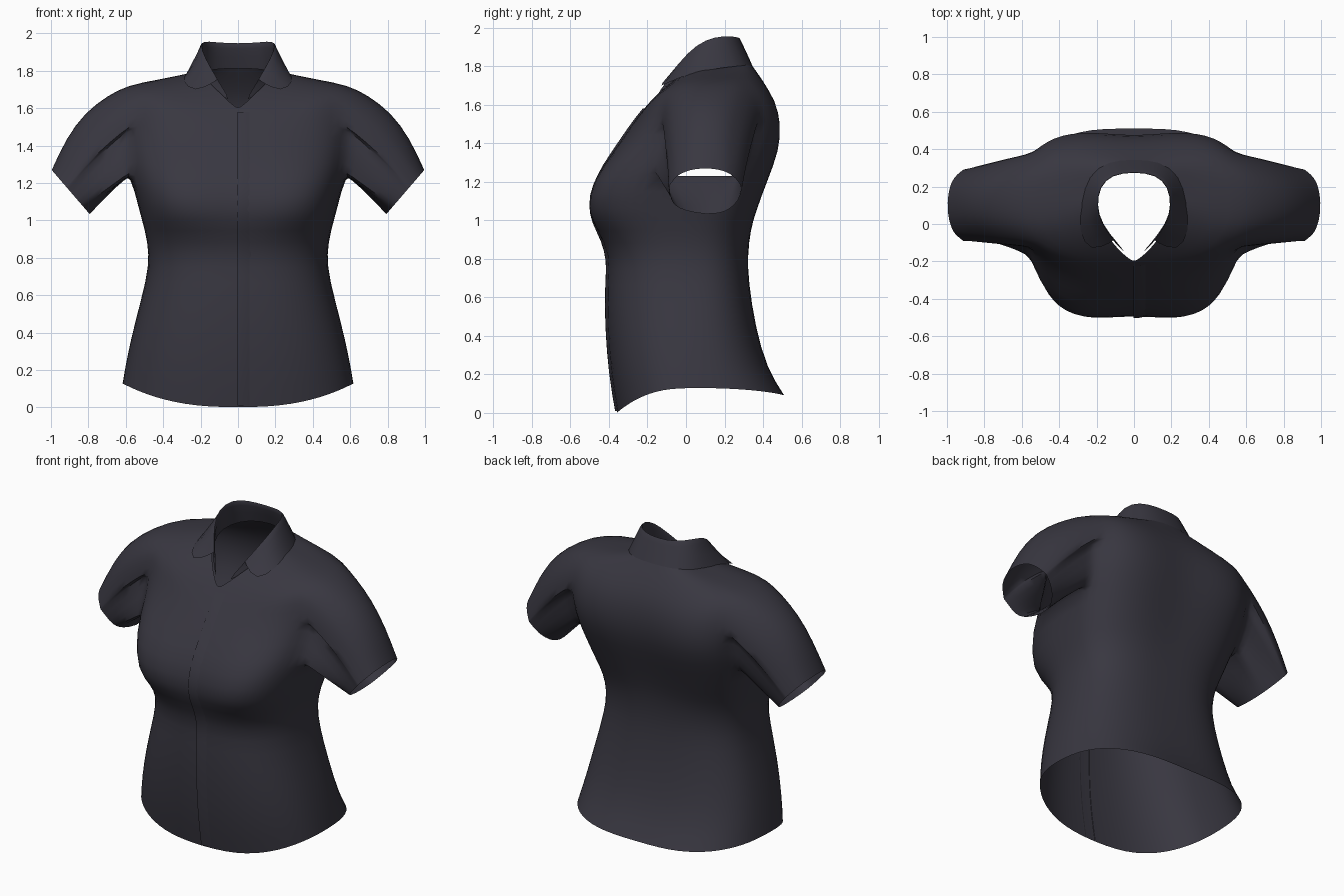
import bpy, bmesh, math
from mathutils import Vector
from mathutils.bvhtree import BVHTree

if "Cube" in bpy.data.objects:
    bpy.data.objects.remove(bpy.data.objects["Cube"])

cloth = bpy.data.materials.new("dark_slate_cloth")
cloth.diffuse_color = (0.040, 0.038, 0.052, 1)
cloth.use_nodes = True
cloth.node_tree.nodes["Principled BSDF"].inputs["Base Color"].default_value = cloth.diffuse_color


def finish(name, bm, levels=1):
    """Turn a bmesh into a smooth, subdivided object."""
    bmesh.ops.recalc_face_normals(bm, faces=bm.faces)
    me = bpy.data.meshes.new(name)
    bm.to_mesh(me)
    bm.free()
    me.materials.append(cloth)
    ob = bpy.data.objects.new(name, me)
    bpy.context.collection.objects.link(ob)
    bpy.context.view_layer.objects.active = ob
    ob.select_set(True)
    if levels:
        mod = ob.modifiers.new("smooth", 'SUBSURF')
        mod.levels = mod.render_levels = levels
        bpy.ops.object.modifier_apply(modifier=mod.name)
    bpy.ops.object.shade_smooth_by_angle(angle=math.radians(50))
    ob.select_set(False)
    return ob


def grid(bm, rows):
    """Quads between rows of points."""
    vs = [[bm.verts.new(p) for p in r] for r in rows]
    for a, b in zip(vs, vs[1:]):
        for i in range(len(a) - 1):
            bm.faces.new((a[i], a[i + 1], b[i + 1], b[i]))


# Torso rings: z front, z side, z back, half width, y front, y back, bust, back folds
RINGS = [
    (0.00, 0.13, 0.09, .620, -.36, .51, 0, .02),
    (0.20, 0.26, 0.23, .598, -.395, .42, 0, .015),
    (0.45, 0.45, 0.45, .555, -.415, .36, 0, .01),
    (0.68, 0.68, 0.68, .492, -.415, .325, 0, .01),
    (0.82, 0.82, 0.82, .475, -.40, .32, 0, .01),
    (0.95, 0.95, 0.95, .500, -.46, .335, .02, .015),
    (1.05, 1.05, 1.05, .530, -.50, .36, .07, .03),
    (1.20, 1.26, 1.20, .580, -.475, .41, .065, .045),
    (1.36, 1.39, 1.36, .605, -.375, .465, .02, .06),
    (1.48, 1.53, 1.50, .615, -.295, .475, 0, .06),
    (1.54, 1.66, 1.62, .615, -.25, .455, 0, .04),
    (1.575, 1.725, 1.71, .590, -.22, .41, 0, .01),
    (1.595, 1.75, 1.775, .440, -.205, .365, 0, 0),
    (1.60, 1.79, 1.825, .240, -.20, .33, 0, 0),
]
N = 32


def ring_point(ring, i):
    zf, zs, zb, w, yf, yb, bust, fold = ring
    a = 2 * math.pi * i / N
    s, c = math.sin(a), math.cos(a)          # c = 1 is the front
    neck = ring is RINGS[-1] and c > 0       # V shaped neck opening
    yc = 0.02 + 0.10 * min(1, max(0, (zs - 0.95) / 0.35))
    px = 1.5 if neck else .72 if bust > .05 and c > 0 else .8
    x = math.copysign(w * abs(s) ** px, s)
    h = abs(c) ** (1.6 if neck else .8)
    lobe = abs(math.sin(2 * a))
    if c > 0:
        y = yc + (yf - yc) * h - bust * lobe
        z = zs + (zf - zs) * abs(c) ** (3.2 if neck else 2)
    else:
        y = yc + (yb - yc) * h + fold * lobe
        z = zs + (zb - zs) * c * c
    return Vector((x, y, z))


# Shirt body, leaving armholes open at both sides
bm = bmesh.new()
vs = [[bm.verts.new(ring_point(r, i)) for i in range(N)] for r in RINGS]
for r in range(len(RINGS) - 1):
    reach = {7: 2, 8: 2, 9: 3, 10: 3}.get(r, 0)
    for i in range(N):
        mid = i + .5
        if min(abs(mid - N / 4), abs(mid - 3 * N / 4)) < reach:
            continue
        j = (i + 1) % N
        bm.faces.new((vs[r][i], vs[r][j], vs[r + 1][j], vs[r + 1][i]))
bmesh.ops.delete(bm, geom=[v for v in bm.verts if not v.link_faces], context='VERTS')

# Sleeves grown from each armhole edge loop towards an oval cuff
for side in (1, -1):
    edges = [e for e in bm.edges if e.is_boundary and
             all(v.co.x * side > .42 and 1.19 < v.co.z < 1.78 for v in e.verts)]
    base = {v for e in edges for v in e.verts}
    centre = Vector((.58 * side, .10, 1.48))
    cuff = Vector((.893 * side, .10, 1.15))
    up = Vector((.105 * side, 0, .122))
    prev = {v: v for v in base}
    for t in (.2, .45, .72, 1):
        new = {}
        for v in base:
            d = v.co - centre
            ang = math.atan2(d.z / .24, d.y / .25)
            end = cuff + up * math.sin(ang) + Vector((0, .195 * math.cos(ang), 0))
            p = v.co.lerp(end, t)
            bulge = math.sin(math.pi * t) * max(0, math.sin(ang)) * .08
            p += Vector((.6 * side, 0, .75)) * bulge
            new[v] = bm.verts.new(p)
        for e in edges:
            a, b = e.verts
            bm.faces.new((prev[a], prev[b], new[b], new[a]))
        prev = new
body = finish("shirt_body", bm)

# Button placket: overlapping front edge laid on the body
tree = BVHTree.FromPolygons([v.co for v in body.data.vertices],
                            [p.vertices for p in body.data.polygons])
rows = []
for k in range(33):
    z = .01 + 1.57 * k / 32
    row = []
    for x, off in ((-.004, -.003), (-.003, .009), (.03, .008), (.07, -.002)):
        hit = tree.ray_cast(Vector((x, -2, z)), Vector((0, 1, 0)))[0]
        row.append((x, (hit.y if hit else -.2) - off, z))
    rows.append(row)
bm = bmesh.new()
grid(bm, rows)
finish("front_placket", bm, 0)

# Collar: stand rises from the neck, folds and falls outside (back to front)
stand = [(0, .325, 1.815), (.13, .30, 1.81), (.21, .22, 1.79),
         (.225, .10, 1.77), (.155, -.05, 1.725), (.015, -.19, 1.605)]
fold = [(0, .28, 1.95), (.12, .265, 1.957), (.185, .20, 1.965),
        (.20, .10, 1.945), (.18, .01, 1.88), (.11, -.085, 1.76)]
fall = [(0, .345, 1.81), (.14, .338, 1.808), (.245, .26, 1.80),
        (.28, .12, 1.785), (.30, -.04, 1.745), (.235, -.155, 1.68)]


def whole(half):
    return [(-x, y, z) for x, y, z in half[:0:-1]] + half


def shifted(half, dx, dz):
    return [(x * (1 + dx), y + (y - .1) * dx, z + dz) for x, y, z in half]


bm = bmesh.new()
grid(bm, [whole(stand), whole(shifted(fold, -.03, -.015)), whole(fold),
          whole(shifted(fold, .05, -.015)), whole(fall)])
finish("collar", bm)
